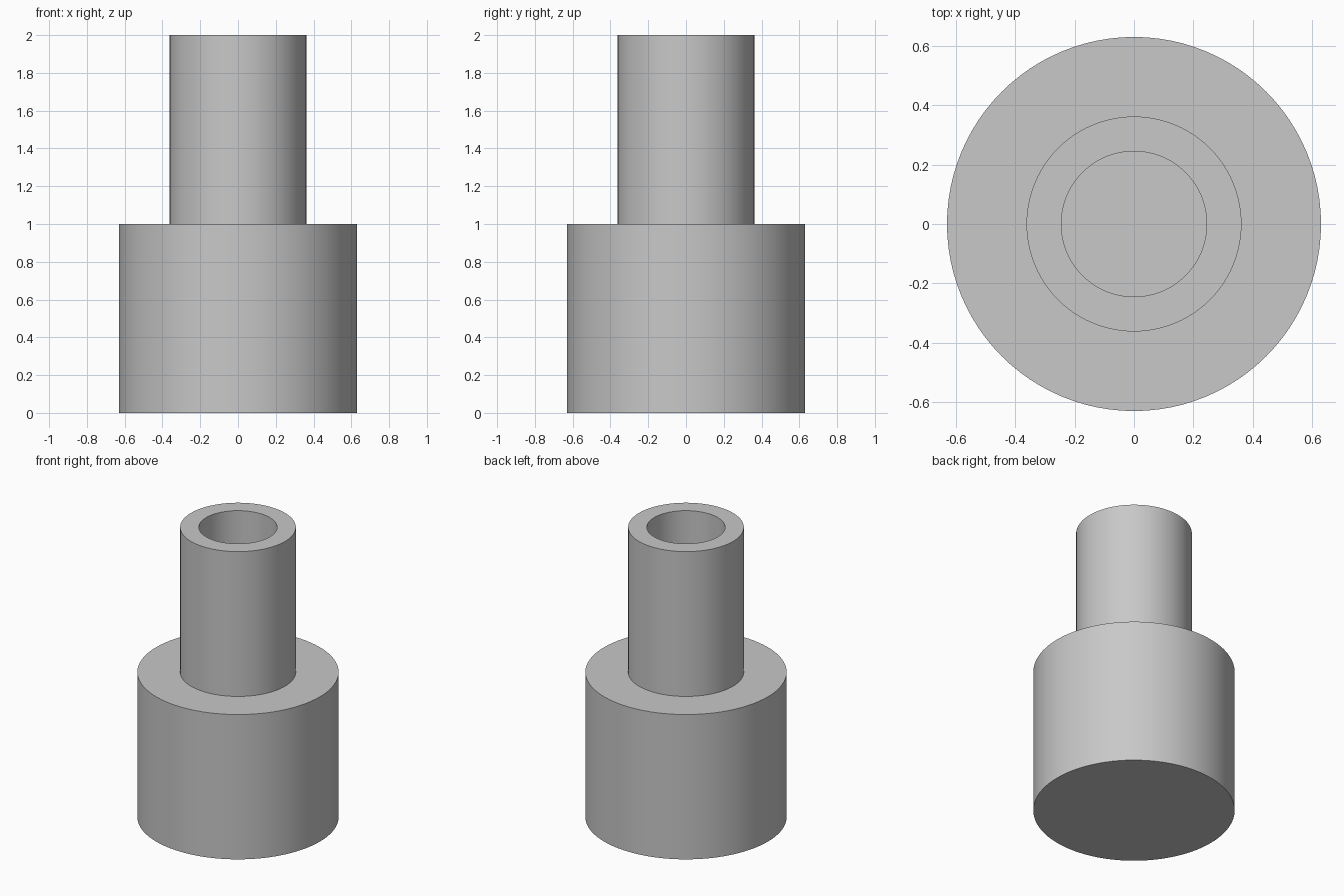
import bpy
import bmesh
import math

cube = bpy.data.objects.get("Cube")
if cube:
    bpy.data.objects.remove(cube, do_unlink=True)

SEGMENTS = 96
BASE_RADIUS, TUBE_RADIUS, BORE_RADIUS = 0.63, 0.362, 0.245
SHOULDER_Z, TOP_Z, BORE_FLOOR_Z = 1.0, 2.0, 1.0

# Plain grey for the whole body
grey = bpy.data.materials.new("plain grey")
grey.use_nodes = True
colour = (0.58, 0.58, 0.58, 1.0)
grey.diffuse_color = colour
grey.node_tree.nodes["Principled BSDF"].inputs["Base Color"].default_value = colour


def turned_part(name, profile):
    """Turn an open (radius, z) profile around z and cap both ends."""
    bm = bmesh.new()
    rings = []
    for radius, z in profile:
        ring = []
        for i in range(SEGMENTS):
            a = math.tau * i / SEGMENTS
            ring.append(bm.verts.new((radius * math.cos(a), radius * math.sin(a), z)))
        rings.append(ring)
    for low, high in zip(rings, rings[1:]):
        for i in range(SEGMENTS):
            j = (i + 1) % SEGMENTS
            bm.faces.new((low[i], low[j], high[j], high[i]))
    bm.faces.new(list(reversed(rings[0])))
    bm.faces.new(rings[-1])
    bmesh.ops.recalc_face_normals(bm, faces=bm.faces)
    mesh = bpy.data.meshes.new(name)
    bm.to_mesh(mesh)
    bm.free()
    mesh.materials.append(grey)
    obj = bpy.data.objects.new(name, mesh)
    bpy.context.collection.objects.link(obj)
    bpy.ops.object.select_all(action="DESELECT")
    obj.select_set(True)
    bpy.context.view_layer.objects.active = obj
    bpy.ops.object.shade_smooth_by_angle(angle=math.radians(30))
    return obj


# Solid wide base, shoulder, narrow tube and blind bore in one turned body
turned_part("stepped_sleeve", [
    (BASE_RADIUS, 0.0),
    (BASE_RADIUS, SHOULDER_Z),
    (TUBE_RADIUS, SHOULDER_Z),
    (TUBE_RADIUS, TOP_Z),
    (BORE_RADIUS, TOP_Z),
    (BORE_RADIUS, BORE_FLOOR_Z),
])
